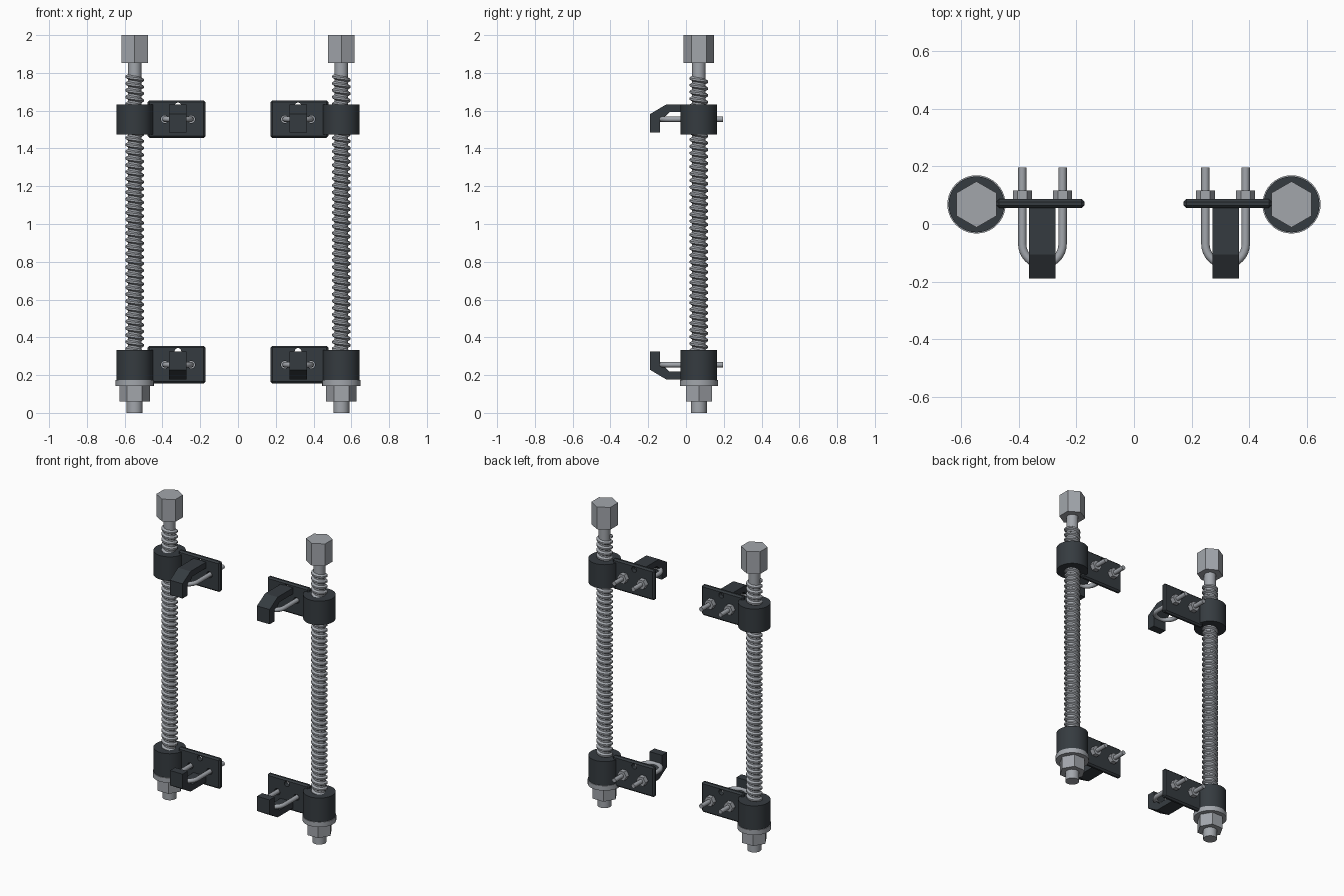
import bpy, bmesh, math
from mathutils import Matrix, Vector

cube = bpy.data.objects.get("Cube")
if cube:
    bpy.data.objects.remove(cube)


def material(name, color):
    m = bpy.data.materials.new(name)
    m.use_nodes = True
    m.diffuse_color = (*color, 1)
    m.node_tree.nodes["Principled BSDF"].inputs["Base Color"].default_value = (*color, 1)
    return m


STEEL = material("steel", (0.36, 0.38, 0.41))
DARK = material("dark painted metal", (0.036, 0.044, 0.051))

ROD_X, ROD_Y = 0.547, 0.068
HOOK_X, PLATE_Y = 0.318, 0.071
PITCH = 0.036


def finish(name, bm, mat, smooth=True):
    bmesh.ops.recalc_face_normals(bm, faces=bm.faces)
    me = bpy.data.meshes.new(name)
    bm.to_mesh(me)
    bm.free()
    me.materials.append(mat)
    ob = bpy.data.objects.new(name, me)
    bpy.context.collection.objects.link(ob)
    if smooth:
        bpy.ops.object.select_all(action='DESELECT')
        ob.select_set(True)
        bpy.context.view_layer.objects.active = ob
        bpy.ops.object.shade_smooth_by_angle(angle=math.radians(35))
    return ob


def prism(name, start, end, radius, sides, mat, turn=0.0):
    """Cylinder or hexagon between two points."""
    a, b = Vector(start), Vector(end)
    rot = (b - a).to_track_quat('Z', 'Y').to_matrix().to_4x4()
    m = Matrix.Translation((a + b) / 2) @ rot @ Matrix.Rotation(turn, 4, 'Z')
    bm = bmesh.new()
    bmesh.ops.create_cone(bm, cap_ends=True, segments=sides, radius1=radius,
                          radius2=radius, depth=(b - a).length, matrix=m)
    return finish(name, bm, mat, sides > 6)


def upright(name, x, z0, z1, radius, sides, mat, turn=0.0):
    return prism(name, (x, ROD_Y, z0), (x, ROD_Y, z1), radius, sides, mat, turn)


def thread(name, x, z0, z1):
    """Helical ridge swept up the rod."""
    bm = bmesh.new()
    steps = 20
    section = [(0.034, -0.014), (0.049, -0.005), (0.049, 0.005), (0.034, 0.014)]
    previous = None
    for i in range(int((z1 - z0) / PITCH * steps) + 1):
        a = -math.tau * i / steps
        z = z0 + PITCH * i / steps
        ring = [bm.verts.new((x + r * math.cos(a), ROD_Y + r * math.sin(a), z + dz))
                for r, dz in section]
        if previous:
            for j in range(len(ring)):
                k = (j + 1) % len(ring)
                bm.faces.new((previous[j], previous[k], ring[k], ring[j]))
        else:
            bm.faces.new(ring)
        previous = ring
    bm.faces.new(previous)
    return finish(name, bm, STEEL)


def plate(name, side, z):
    """Chamfered plate with two bolt holes and one sight hole."""
    bm = bmesh.new()
    m = Matrix.Translation((side * 0.325, PLATE_Y, z)) @ Matrix.Diagonal((0.306, 0.032, 0.2, 1))
    bmesh.ops.create_cube(bm, size=1, matrix=m)
    bmesh.ops.bevel(bm, geom=bm.edges[:], offset=0.01, segments=1, affect='EDGES')
    ob = finish(name, bm, DARK, False)
    for i, (dx, dz, r) in enumerate([(-0.07, 0, 0.02), (0.07, 0, 0.02), (0, 0.07, 0.018)]):
        x = side * HOOK_X + dx
        cutter = prism(f"{name}_hole_cutter_{i}", (x, -0.1, z + dz), (x, 0.3, z + dz), r, 20, DARK)
        cutter.hide_render = True
        cutter.hide_set(True)
        cutter.display_type = 'WIRE'
        mod = ob.modifiers.new("hole", 'BOOLEAN')
        mod.object = cutter
        mod.solver = 'EXACT'
    # Bake the holes in and drop the cutters
    graph = bpy.context.evaluated_depsgraph_get()
    ob.data = bpy.data.meshes.new_from_object(ob.evaluated_get(graph))
    for cutter in [mod.object for mod in ob.modifiers]:
        bpy.data.objects.remove(cutter)
    ob.modifiers.clear()
    return ob


def hook(name, side, z, up):
    """Bent claw, extruded sideways from its side profile."""
    profile = [(0.06, 0.077), (-0.106, 0.077), (-0.19, 0.027), (-0.19, -0.07),
               (-0.137, -0.07), (-0.137, -0.01), (-0.087, 0.037), (0.06, 0.037)]
    bm = bmesh.new()
    face = bm.faces.new([bm.verts.new((side * HOOK_X - 0.046, y, z + up * dz))
                         for y, dz in profile])
    out = bmesh.ops.extrude_face_region(bm, geom=[face])
    bmesh.ops.translate(bm, vec=(0.092, 0, 0),
                        verts=[v for v in out["geom"] if isinstance(v, bmesh.types.BMVert)])
    return finish(name, bm, DARK, False)


def u_bolt(name, side, z):
    """Round bar bent round the front of the claw."""
    path = [(0.07, 0.197)]
    path += [(0.07 * math.cos(a), -0.07 - 0.07 * math.sin(a))
             for a in (math.pi * i / 16 for i in range(17))]
    path += [(-0.07, 0.197)]
    cu = bpy.data.curves.new(name, 'CURVE')
    cu.dimensions = '3D'
    cu.bevel_depth = 0.0145
    cu.bevel_resolution = 3
    cu.use_fill_caps = True
    sp = cu.splines.new('POLY')
    sp.points.add(len(path) - 1)
    for p, (dx, y) in zip(sp.points, path):
        p.co = (side * HOOK_X + dx, y, z, 1)
    cu.materials.append(STEEL)
    ob = bpy.data.objects.new(name, cu)
    bpy.context.collection.objects.link(ob)


for side, label in ((1, "left"), (-1, "right")):
    x = side * ROD_X
    # Threaded spindle with its hexagon ends
    upright(f"{label}_rod", x, 0, 1.86, 0.036, 24, STEEL)
    upright(f"{label}_rod_end", x, 0, 0.1, 0.042, 24, STEEL)
    thread(f"{label}_thread", x, 0.25, 1.78)
    upright(f"{label}_drive_head", x, 1.853, 2.0, 0.08, 6, STEEL)
    upright(f"{label}_end_nut", x, 0.06, 0.145, 0.08, 6, STEEL, math.pi / 6)
    upright(f"{label}_washer", x, 0.143, 0.175, 0.101, 40, STEEL)
    # Upper and lower clamps
    for level, z, up in (("upper", 1.555, 1), ("lower", 0.255, -1)):
        tag = f"{label}_{level}"
        upright(f"{tag}_sleeve", x, z - 0.08, z + 0.078, 0.097, 40, DARK)
        plate(f"{tag}_plate", side, z)
        hook(f"{tag}_hook", side, z, up)
        u_bolt(f"{tag}_u_bolt", side, z)
        for n, dx in (("inner", -0.07), ("outer", 0.07)):
            nx = side * (HOOK_X + dx)
            prism(f"{tag}_{n}_nut", (nx, 0.086, z), (nx, 0.117, z), 0.033, 6, STEEL, math.pi / 6)
